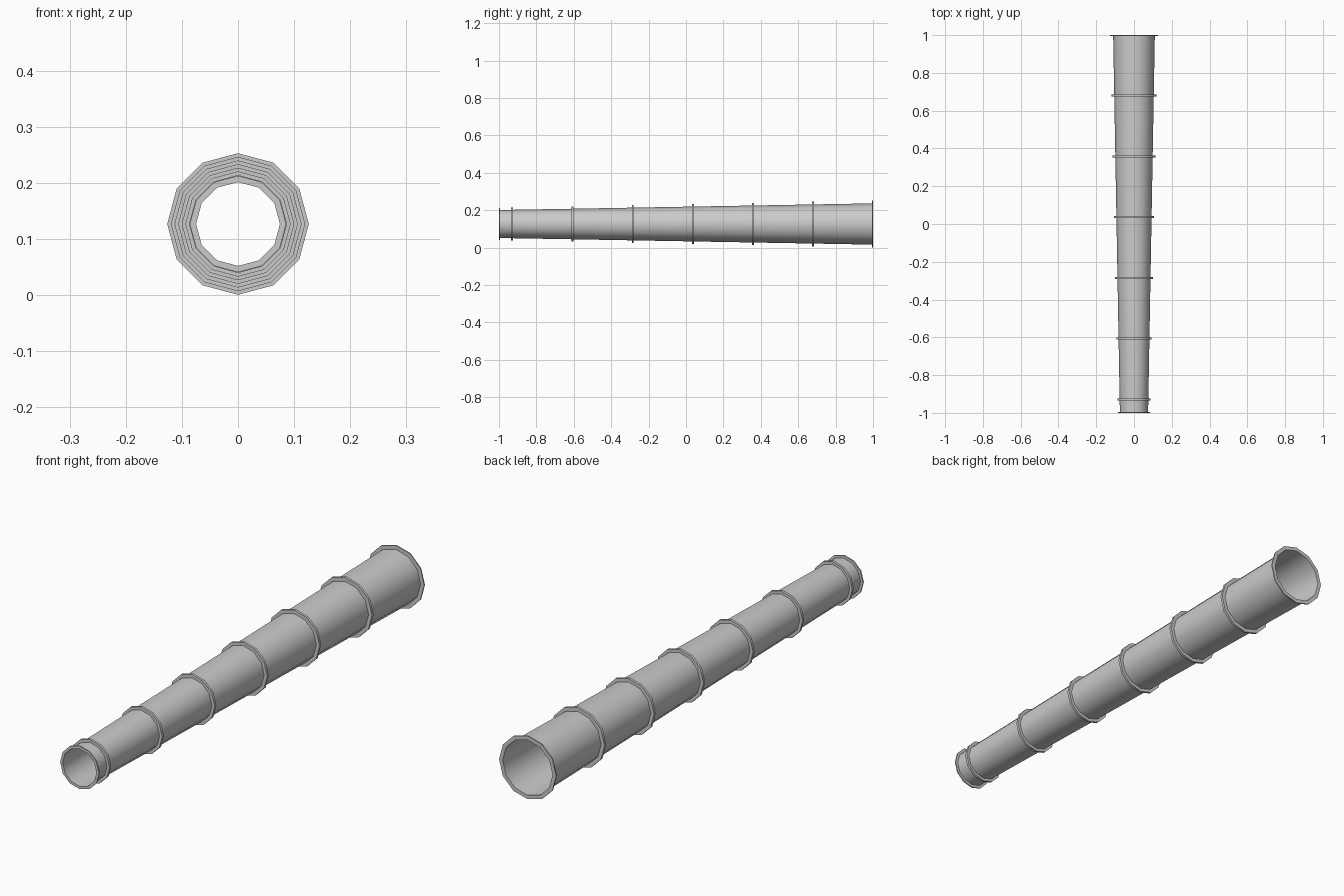
import bpy, bmesh, math

if "Cube" in bpy.data.objects:
    bpy.data.objects.remove(bpy.data.objects["Cube"])

SIDES = 12
CZ = 0.1265


def body_radius(y):
    # straight taper from the narrow front end to the wide back end
    return 0.0925 + 0.0178 * y


def lathe(name, profile, closed=False):
    # revolve (y, radius) points around the tube axis
    bm = bmesh.new()
    loops = [[bm.verts.new((r * math.sin(2 * math.pi * i / SIDES), y,
                            CZ + r * math.cos(2 * math.pi * i / SIDES)))
              for i in range(SIDES)] for y, r in profile]
    pairs = list(zip(loops, loops[1:]))
    if closed:
        pairs.append((loops[-1], loops[0]))
    for a, b in pairs:
        for i in range(SIDES):
            j = (i + 1) % SIDES
            bm.faces.new((a[i], a[j], b[j], b[i]))
    if closed:
        bmesh.ops.recalc_face_normals(bm, faces=bm.faces[:])
    else:
        for f in bm.faces:
            c = f.calc_center_median()
            f.normal_update()
            if f.normal.x * c.x + f.normal.z * (c.z - CZ) < 0:
                f.normal_flip()
    mesh = bpy.data.meshes.new(name)
    bm.to_mesh(mesh)
    bm.free()
    ob = bpy.data.objects.new(name, mesh)
    bpy.context.collection.objects.link(ob)
    bpy.ops.object.select_all(action='DESELECT')
    ob.select_set(True)
    bpy.context.view_layer.objects.active = ob
    bpy.ops.object.shade_smooth_by_angle(angle=math.radians(40))
    return ob


# tapered tube sections between the joints
joints = [-1, -0.93, -0.607, -0.285, 0.037, 0.358, 0.68, 1]
for n, (a, b) in enumerate(zip(joints, joints[1:])):
    lathe(f"tube_section_{n + 1}", [(a, body_radius(a)), (b, body_radius(b))])

# raised flange rings at joints and both ends
T = 0.005
for n, y in enumerate(joints):
    y0, y1 = max(-1, y - T), min(1, y + T)
    inner, outer = body_radius(y), body_radius(y) * 1.13 + 0.0015
    lathe(f"flange_{n + 1}", [(y0, inner), (y0, outer), (y1, outer), (y1, inner)], True)
